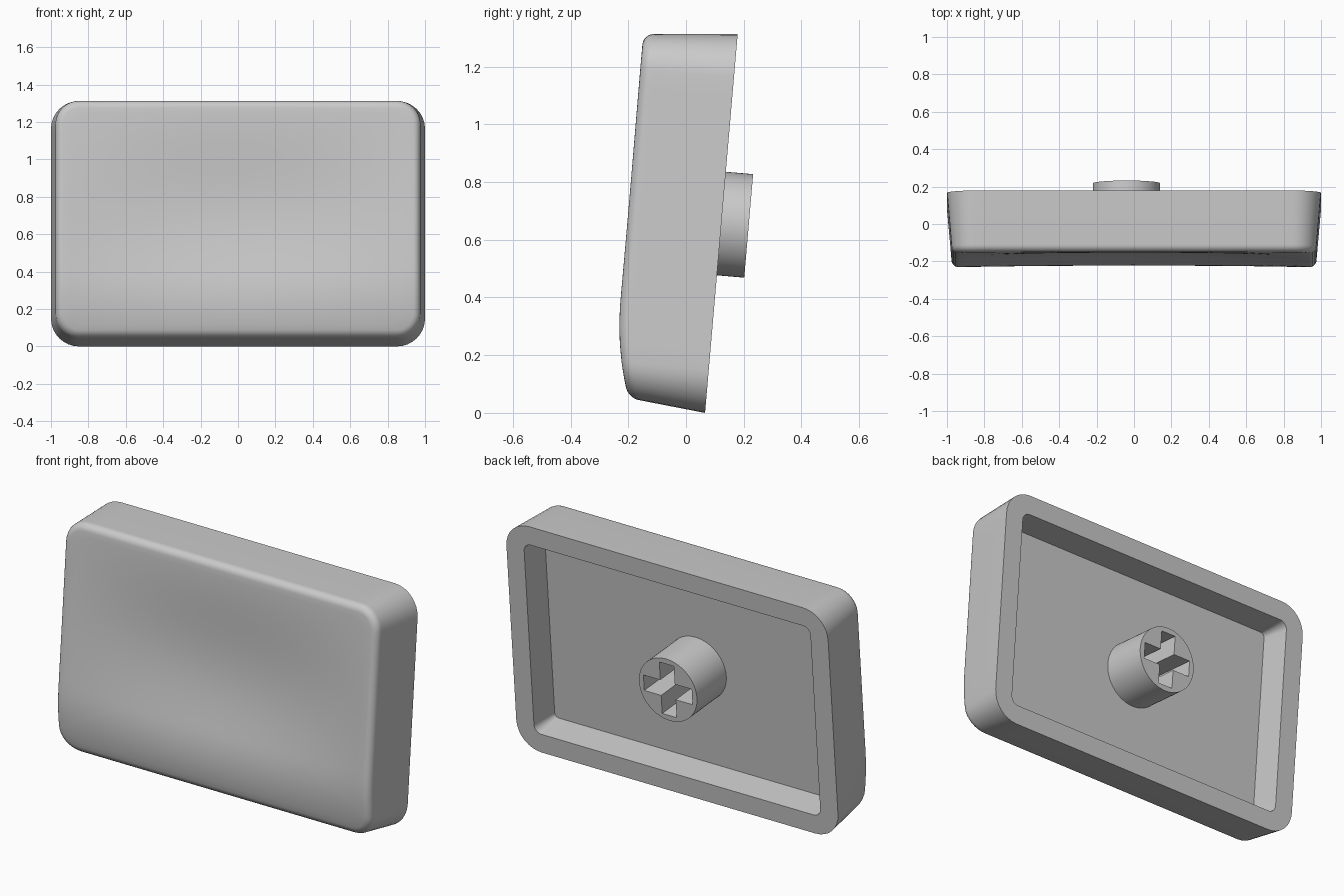
import bpy, bmesh, math
from mathutils import Matrix

if "Cube" in bpy.data.objects:
    bpy.data.objects.remove(bpy.data.objects["Cube"])

# Local frame: x across, y up along the back plane, z out through the front face
W, H = 1.0, 0.6585            # half width and half height at the back
TILT = math.atan2(0.113, 1.312)
c, s = math.cos(TILT), math.sin(TILT)
FRAME = Matrix(((1, 0, 0, 0), (0, s, -c, 0.066), (0, c, s, 0), (0, 0, 0, 1)))

grey = bpy.data.materials.new("grey plastic")
grey.diffuse_color = (0.59, 0.59, 0.59, 1)
grey.use_nodes = True
grey.node_tree.nodes["Principled BSDF"].inputs["Base Color"].default_value = grey.diffuse_color


def rounded_rect(hw, hh, r, corner=8, nx=24, ny=16):
    """Counter-clockwise loop with evenly divided straight sides."""
    pts = []
    for k, (sx, sy, n) in enumerate(((1, 1, nx), (-1, 1, ny), (-1, -1, nx), (1, -1, ny))):
        for i in range(corner + 1):
            a = (k + i / corner) * math.pi / 2
            pts.append((sx * (hw - r) + r * math.cos(a), sy * (hh - r) + r * math.sin(a)))
        # straight run to the next corner
        x, y = pts[-1]
        ex, ey = ((-x, y), (x, -y))[k % 2]
        pts += [(x + (ex - x) * i / n, y + (ey - y) * i / n) for i in range(1, n)]
    return pts


def bump(t):
    """Smooth hump: 1 in the middle, 0 at the ends."""
    return math.cos(math.pi / 2 * max(-1, min(1, t)))


def face_height(x, y):
    """Front face: shallow dish, rolled off towards the bottom."""
    v = y + H
    roll = 0.52 * max(0, 0.36 - v) ** 2
    dish = bump(x / 0.95) * bump((v - 0.68) / 0.62) ** 2
    return 0.326 - roll - 0.05 * dish


def finish(bm, name, smooth=True):
    bmesh.ops.recalc_face_normals(bm, faces=bm.faces[:])
    mesh = bpy.data.meshes.new(name)
    bm.to_mesh(mesh)
    bm.free()
    ob = bpy.data.objects.new(name, mesh)
    bpy.context.collection.objects.link(ob)
    ob.matrix_world = FRAME @ Matrix.Translation((0, H, 0))
    mesh.materials.append(grey)
    if smooth:
        bpy.ops.object.select_all(action='DESELECT')
        ob.select_set(True)
        bpy.context.view_layer.objects.active = ob
        bpy.ops.object.shade_smooth_by_angle(angle=math.radians(30))
    return ob


# Cap shell: rings from the hollow floor, over the rim, up the sides, over the face
FLOOR = 0.167
rings = []
for hw, hh, r, z in ((W - 0.122, H - 0.119, 0.025, FLOOR), (W - 0.11, H - 0.107, 0.045, 0), (W, H, 0.15, 0)):
    rings.append([(x, y, z) for x, y in rounded_rect(hw, hh, r)])
FILLET, BASE = 0.04, 0.024
for i in range(7):
    a = i / 6 * math.pi / 2
    d = BASE + FILLET * (1 - math.cos(a))
    edge = rounded_rect(W - d, H - d, 0.15 - d)
    rings.append([(x, y, face_height(x, y) - FILLET * (1 - math.sin(a))) for x, y in edge])
for i in range(1, 20):
    k = 1 - i / 20
    rings.append([(x * k, y * k, face_height(x * k, y * k)) for x, y in edge])

bm = bmesh.new()
loops = [[bm.verts.new(p) for p in ring] for ring in rings]
n = len(loops[0])
for lo, hi in zip(loops, loops[1:]):
    for i in range(n):
        j = (i + 1) % n
        bm.faces.new((lo[i], lo[j], hi[j], hi[i]))
bm.faces.new(loops[0])
centre = bm.verts.new((0, 0, face_height(0, 0)))
for i in range(n):
    bm.faces.new((loops[-1][i], loops[-1][(i + 1) % n], centre))
finish(bm, "cap_shell")


def prism(outline, z0, z1):
    bm = bmesh.new()
    a = [bm.verts.new((x, y, z0)) for x, y in outline]
    b = [bm.verts.new((x, y, z1)) for x, y in outline]
    m = len(outline)
    bm.faces.new(a)
    bm.faces.new(b)
    for i in range(m):
        bm.faces.new((a[i], a[(i + 1) % m], b[(i + 1) % m], b[i]))
    return bm


# Mounting stem with a cross-shaped socket
SX, SY = -0.04, 0.0
circle = [(SX + 0.18 * math.cos(t * math.pi / 32), SY + 0.18 * math.sin(t * math.pi / 32)) for t in range(64)]
stem = finish(prism(circle, -0.095, FLOOR + 0.005), "mounting_stem")

L, T = 0.15, 0.045
cross = []
for k in range(4):
    ca, sa = round(math.cos(k * math.pi / 2)), round(math.sin(k * math.pi / 2))
    cross += [(SX + x * ca - y * sa, SY + x * sa + y * ca) for x, y in ((L, -T), (L, T), (T, T))]
cutter = finish(prism(cross, -0.2, FLOOR - 0.01), "socket_cutter", smooth=False)
cutter.hide_render = True
cutter.hide_set(True)
cut = stem.modifiers.new("socket", 'BOOLEAN')
cut.operation, cut.solver, cut.object = 'DIFFERENCE', 'EXACT', cutter
# cut before the edge shading is applied
stem.modifiers.move(len(stem.modifiers) - 1, 0)
